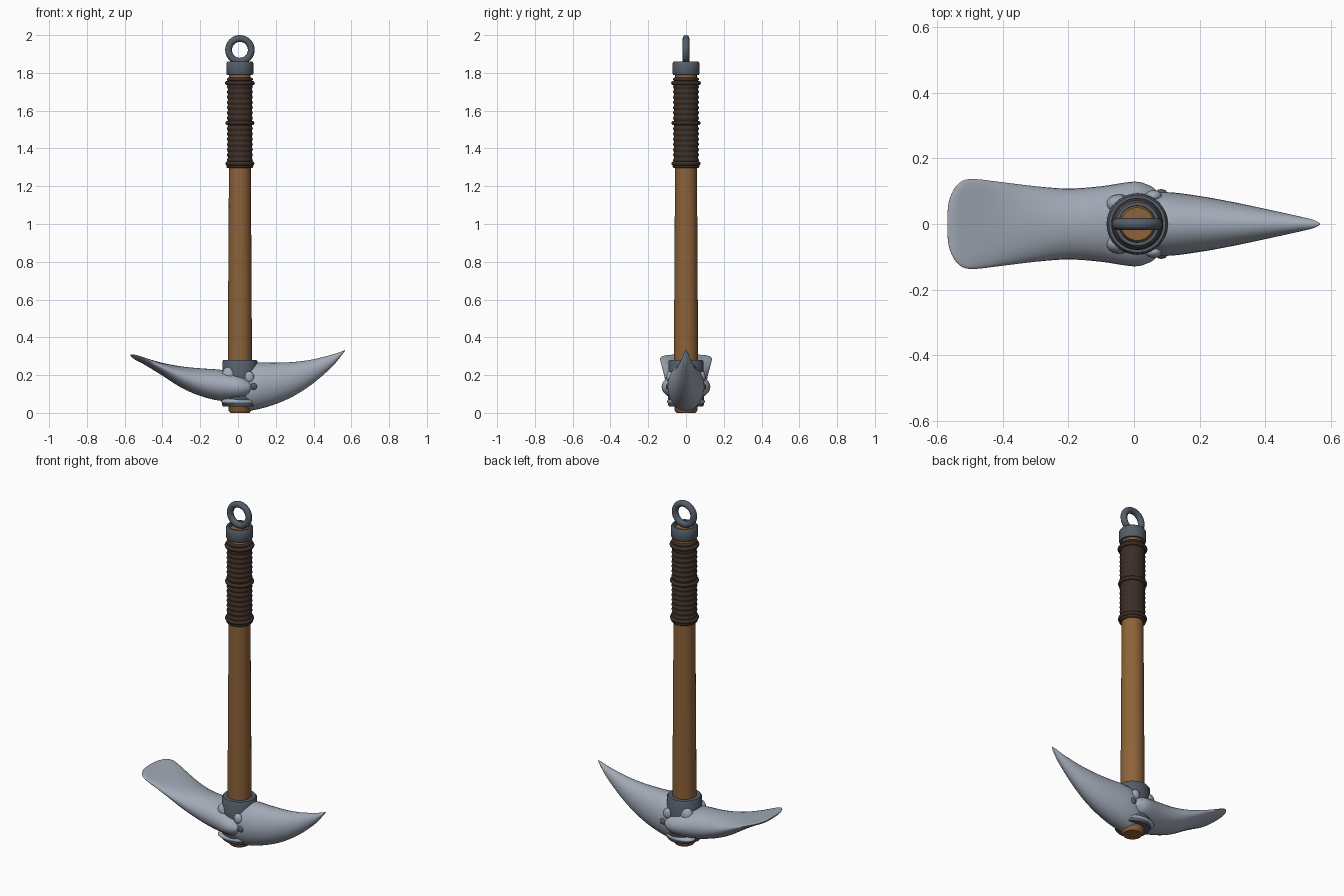
import bpy, bmesh, math

if "Cube" in bpy.data.objects:
    bpy.data.objects.remove(bpy.data.objects["Cube"])

X0 = 0.01  # handle axis


def material(name, rgb):
    m = bpy.data.materials.new(name)
    m.diffuse_color = (*rgb, 1)
    m.use_nodes = True
    m.node_tree.nodes["Principled BSDF"].inputs["Base Color"].default_value = m.diffuse_color
    return m


WOOD = material("wood", (0.27, 0.125, 0.04))
LEATHER = material("leather", (0.045, 0.028, 0.02))
IRON = material("dark_iron", (0.09, 0.11, 0.14))
STEEL = material("steel", (0.36, 0.40, 0.47))


def finish(ob, name, mat, angle=40):
    ob.name = name
    ob.data.materials.clear()
    ob.data.materials.append(mat)
    bpy.ops.object.select_all(action='DESELECT')
    ob.select_set(True)
    bpy.context.view_layer.objects.active = ob
    bpy.ops.object.shade_smooth_by_angle(angle=math.radians(angle))
    return ob


def from_rings(name, rings, mat, closed=False, angle=40):
    """Skin a list of equal-length point loops."""
    bm = bmesh.new()
    loops = [[bm.verts.new(p) for p in r] for r in rings]
    n = len(loops[0])
    pairs = list(zip(loops, loops[1:]))
    if closed:
        pairs.append((loops[-1], loops[0]))
    for a, b in pairs:
        for i in range(n):
            j = (i + 1) % n
            bm.faces.new((a[i], a[j], b[j], b[i]))
    if not closed:
        bm.faces.new(loops[0])
        bm.faces.new(loops[-1])
    bmesh.ops.recalc_face_normals(bm, faces=bm.faces)
    me = bpy.data.meshes.new(name)
    bm.to_mesh(me)
    bm.free()
    ob = bpy.data.objects.new(name, me)
    bpy.context.collection.objects.link(ob)
    return finish(ob, name, mat, angle)


def lathe(name, profile, mat, closed=False, n=40):
    rings = [[(X0 + r * math.cos(2 * math.pi * i / n),
               r * math.sin(2 * math.pi * i / n), z) for i in range(n)] for r, z in profile]
    return from_rings(name, rings, mat, closed)


def spline(keys, steps=5):
    """Catmull-Rom interpolation through section keys."""
    k = [keys[0]] + keys + [keys[-1]]
    out = []
    for s in range(1, len(k) - 2):
        for t in [i / steps for i in range(steps)]:
            out.append([0.5 * (2 * b + (c - a) * t + (2 * a - 5 * b + 4 * c - d) * t * t
                               + (3 * b - a - 3 * c + d) * t ** 3)
                        for a, b, c, d in zip(*k[s - 1:s + 3])])
    return out + [keys[-1]]


def loft(name, keys, mat, n=32):
    """Keys: x, bottom z, top z, half width, upward dish of the side edges."""
    rings = []
    for x, z0, z1, hy, dish in spline(keys):
        ring = []
        for i in range(n):
            a = 2 * math.pi * i / n
            c = math.cos(a)
            ring.append((x, hy * c, (z0 + z1) / 2 + (z1 - z0) / 2 * math.sin(a) + dish * (c * c - .3)))
        rings.append(ring)
    return from_rings(name, rings, mat, angle=60)


def torus(name, loc, major, minor, mat, rot=(0, 0, 0)):
    bpy.ops.mesh.primitive_torus_add(location=loc, rotation=rot, major_radius=major,
                                     minor_radius=minor, major_segments=40, minor_segments=12)
    return finish(bpy.context.object, name, mat, 60)


def ellipsoid(name, loc, size, mat):
    bpy.ops.mesh.primitive_uv_sphere_add(segments=24, ring_count=12, radius=1, location=loc)
    bpy.context.object.scale = size
    return finish(bpy.context.object, name, mat, 60)


# Wooden shaft
lathe("shaft", [(0.05, 0.0), (0.06, 0.012), (0.064, 0.3), (0.058, 1.3), (0.057, 1.83), (0.05, 1.842)], WOOD)

# Leather grip with wound ridges and three bands
steps = 96
lathe("grip", [(0.055, 1.305)] + [(0.066 + 0.0025 * math.cos(2 * math.pi * 16 * i / steps),
      1.31 + 0.445 * i / steps) for i in range(steps + 1)] + [(0.055, 1.76)], LEATHER)
for label, z, r in (("lower", 1.32, .066), ("middle", 1.535, .066), ("upper", 1.746, .068)):
    torus(label + "_grip_band", (X0, 0, z), r, 0.011, LEATHER)
torus("grip_end_cord", (X0, 0, 1.305), 0.062, 0.009, LEATHER)
torus("grip_top_cord", (X0, 0, 1.766), 0.06, 0.009, LEATHER)

# Pommel sleeve and hanging ring
lathe("pommel_sleeve", [(0.054, 1.79), (0.068, 1.79), (0.072, 1.797), (0.072, 1.85),
                        (0.066, 1.86), (0.056, 1.86)], IRON, closed=True)
torus("hanging_ring", (X0, 0, 1.922), 0.06, 0.018, IRON, (math.pi / 2, 0, 0))

# Eye collar around the shaft
lathe("eye_collar", [(0.058, 0.035), (0.09, 0.035), (0.095, 0.043), (0.093, 0.272),
                     (0.087, 0.281), (0.06, 0.281)], IRON, closed=True)

# Pick spike
loft("pick_spike", [
    (-0.03, 0.07, 0.19, 0.035, 0), (-0.015, 0.035, 0.225, 0.07, 0), (0.02, 0.010, 0.25, 0.09, 0),
    (0.1, 0.018, 0.266, 0.097, 0), (0.2, 0.047, 0.266, 0.085, 0), (0.3, 0.092, 0.27, 0.067, 0),
    (0.4, 0.158, 0.284, 0.046, 0), (0.5, 0.246, 0.309, 0.024, 0), (0.545, 0.301, 0.324, 0.013, 0),
    (0.567, 0.329, 0.333, 0.002, 0)], STEEL)

# Adze blade
loft("adze_blade", [
    (-0.568, 0.302, 0.309, 0.035, 0), (-0.562, 0.296, 0.310, 0.075, 0.002),
    (-0.54, 0.281, 0.309, 0.117, 0.008), (-0.5, 0.262, 0.297, 0.137, 0.012),
    (-0.4, 0.2, 0.268, 0.127, 0.01), (-0.3, 0.135, 0.248, 0.115, 0.006),
    (-0.2, 0.09, 0.236, 0.108, 0), (-0.1, 0.065, 0.229, 0.115, 0),
    (0.0, 0.063, 0.213, 0.129, 0), (0.045, 0.075, 0.195, 0.118, 0),
    (0.065, 0.095, 0.175, 0.105, 0), (0.073, 0.125, 0.15, 0.09, 0)], STEEL)

# Lower lip lobes, upper shoulder lobes and rivets on both cheeks
for side, s in (("front", -1), ("back", 1)):
    ellipsoid(side + "_lower_lobe", (0.0, s * 0.05, 0.06), (0.09, 0.05, 0.022), STEEL)
    ellipsoid(side + "_shoulder_lobe", (-0.045, s * 0.06, 0.2), (0.04, 0.03, 0.045), STEEL)
    ellipsoid(side + "_rivet", (0.083, s * 0.094, 0.14), (0.018, 0.012, 0.018), IRON)
    ellipsoid(side + "_upper_boss", (0.06, s * 0.085, 0.19), (0.025, 0.018, 0.03), STEEL)
